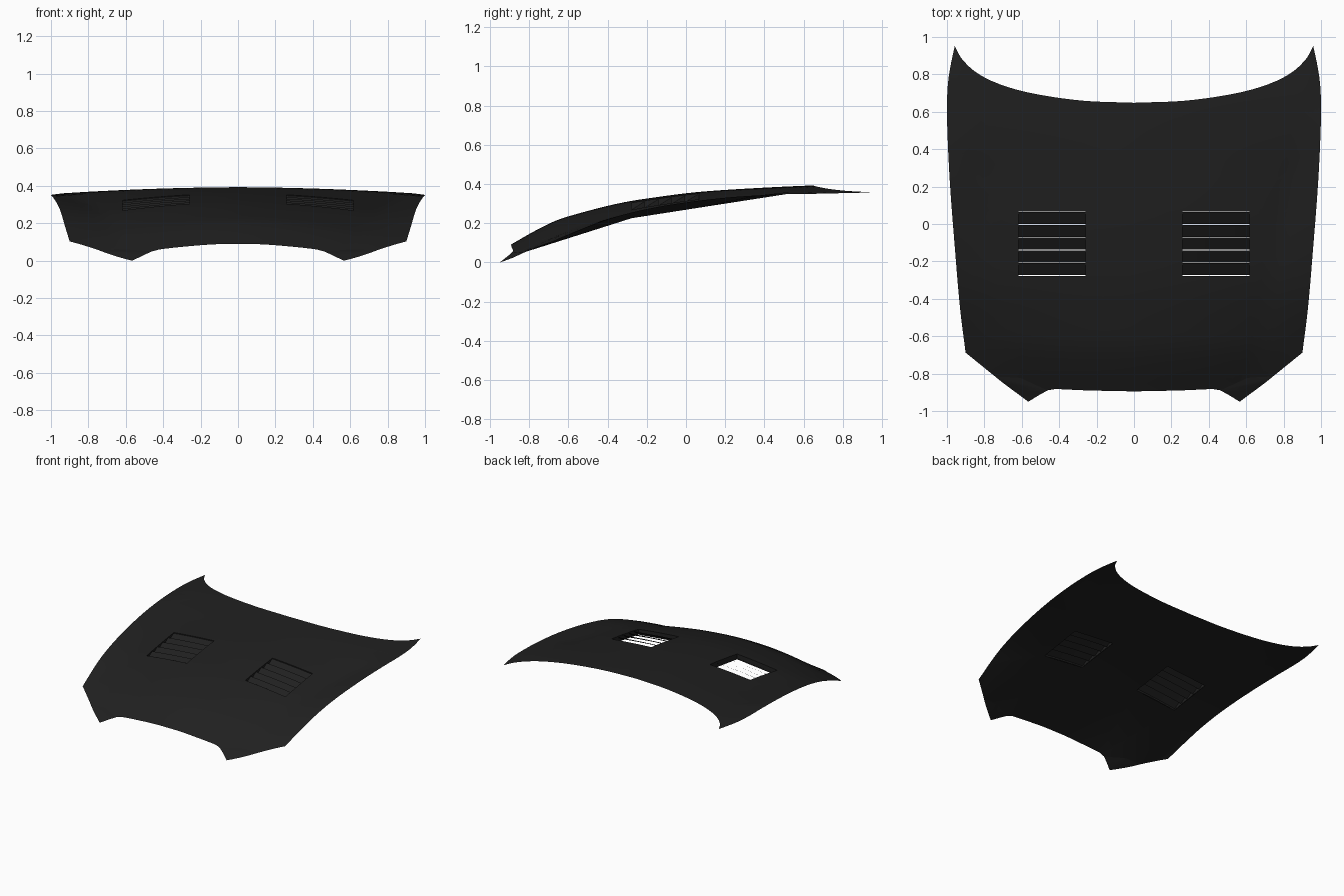
import bpy, bmesh, math
from mathutils import Vector
from mathutils.geometry import delaunay_2d_cdt

if "Cube" in bpy.data.objects:
    bpy.data.objects.remove(bpy.data.objects["Cube"])

paint = bpy.data.materials.new("black_paint")
paint.diffuse_color = (0.0145, 0.0145, 0.0145, 1)
paint.use_nodes = True
paint.node_tree.nodes["Principled BSDF"].inputs["Base Color"].default_value = paint.diffuse_color


def curve(pts, smooth=True):
    """Return a function interpolating (x, y) points, smooth or straight."""
    n = len(pts)
    slopes = []
    for i in range(n):
        a, b = pts[max(i - 1, 0)], pts[min(i + 1, n - 1)]
        slopes.append((b[1] - a[1]) / (b[0] - a[0]))

    def f(x):
        x = min(max(x, pts[0][0]), pts[-1][0])
        i = 0
        while i < n - 2 and x > pts[i + 1][0]:
            i += 1
        (x0, y0), (x1, y1) = pts[i], pts[i + 1]
        h = x1 - x0
        t = (x - x0) / h
        if not smooth:
            return y0 + (y1 - y0) * t
        return ((2*t**3 - 3*t**2 + 1) * y0 + (t**3 - 2*t**2 + t) * h * slopes[i]
                + (3*t**2 - 2*t**3) * y1 + (t**3 - t**2) * h * slopes[i + 1])
    return f


# Outline
front_edge = curve([(0, -.895), (.25, -.89), (.42, -.882), (.46, -.889),
                    (.50, -.91), (.565, -.95), (.70, -.85), (.9, -.688)], False)
back_edge = curve([(0, .648), (.27, .66), (.53, .70), (.70, .75), (.82, .81),
                   (.91, .885), (.96, .952)])
half_width = curve([(-.69, .90), (-.45, .93), (-.1, .96), (.2, .983), (.45, .996),
                    (.62, 1.0), (.75, .995), (.85, .98), (.952, .958)])
# Heights along the centre, the body line and the side edge
centre_z = curve([(-.95, .062), (-.89, .091), (-.8, .143), (-.69, .20), (-.6, .233),
                  (-.34, .30), (-.1, .338), (.07, .358), (.3, .374), (.63, .39),
                  (.95, .397)])
line_x = curve([(-.95, .565), (-.69, .65), (-.25, .74), (.05, .80), (.45, .89),
                (.65, .92), (.95, .93)])
line_drop = curve([(-.95, .064), (-.82, .072), (-.69, .076), (-.28, .062), (.07, .06),
                   (.25, .052), (.45, .038), (.65, .035), (.95, .038)])
edge_z = curve([(-.95, -.03), (-.82, .04), (-.69, .10), (-.45, .20), (-.28, .252),
                (-.07, .294), (.2, .328), (.45, .344), (.65, .348), (.95, .355)])


def surface(x, y):
    x, xl = abs(x), line_x(y)
    if x <= xl:
        return centre_z(y) - line_drop(y) * (x / xl) ** 1.8
    zl = centre_z(y) - line_drop(y)
    return zl + (edge_z(y) - zl) * (x - xl) / (half_width(y) - xl)


def finish(bm, name):
    me = bpy.data.meshes.new(name)
    bm.to_mesh(me)
    bm.free()
    me.materials.append(paint)
    ob = bpy.data.objects.new(name, me)
    bpy.context.collection.objects.link(ob)
    bpy.context.view_layer.objects.active = ob
    ob.select_set(True)
    bpy.ops.object.shade_smooth_by_angle(angle=math.radians(35))
    ob.select_set(False)
    return ob


def grid(bm, rows):
    vs = [[bm.verts.new(p) for p in r] for r in rows]
    for a, b in zip(vs, vs[1:]):
        for i in range(len(a) - 1):
            bm.faces.new((a[i], a[i + 1], b[i + 1], b[i]))


X0, X1, Y0, Y1 = .26, .617, -.278, .068     # vent opening
DEPTH = .043


def in_vent(x, y):
    return X0 < abs(x) < X1 and Y0 < y < Y1


# Hood skin: grid between the front and back edges
half = [.04 * i / .9 for i in range(1, 10)] + [v / .9 for v in
        (.39, .42, .44, .46, .48, .50, .53, .565, .60, .65, .70, .74, .78, .81, .84, .86, .88, .9)]
cols = [-s for s in reversed(half)] + [0] + half
rows = []
for j in range(41):
    t = j / 40
    row = []
    for s in cols:
        yf, yb = front_edge(abs(s) * .9), back_edge(abs(s) * .96)
        y = yf + (yb - yf) * t
        x = s * half_width(y)
        row.append((x, y, surface(x, y)))
    rows.append(row)
bm = bmesh.new()
grid(bm, rows)

# Cut the two vent openings
for co, no in [((x, 0, 0), (1, 0, 0)) for x in (-X1, -X0, X0, X1)] + \
              [((0, y, 0), (0, 1, 0)) for y in (Y0, Y1)]:
    bmesh.ops.bisect_plane(bm, geom=bm.verts[:] + bm.edges[:] + bm.faces[:],
                           plane_co=co, plane_no=no, dist=1e-5)
holes = [f for f in bm.faces if in_vent(*f.calc_center_median().xy)]
bmesh.ops.delete(bm, geom=holes, context='FACES')
finish(bm, "hood_skin")

# Underside: flat panels from the outline to the bottoms of the vents
pts = (rows[0] + [r[-1] for r in rows[1:-1]] + rows[-1][::-1]
       + [r[0] for r in rows[-2:0:-1]])
outline = list(range(len(pts)))
edges = []
for side in (-1, 1):
    n = len(pts)
    pts += [(side * x, y, surface(x, y) - DEPTH)
            for x, y in ((X0, Y0), (X1, Y0), (X1, Y1), (X0, Y1))]
    edges += [(n + i, n + (i + 1) % 4) for i in range(4)]
flat, _, tris, origin, _, _ = delaunay_2d_cdt(
    [Vector(p[:2]) for p in pts], edges, [outline], 1, 1e-6)
bm = bmesh.new()
vs = [bm.verts.new((p.x, p.y, pts[o[0]][2] if o else surface(p.x, p.y)))
      for p, o in zip(flat, origin)]
for t in tris:
    c = sum((flat[i] for i in t), Vector((0, 0))) / len(t)
    if not in_vent(c.x, c.y):
        bm.faces.new([vs[i] for i in reversed(t)])
finish(bm, "hood_underside")

# Vent frames and slats
for side, label in ((-1, "left"), (1, "right")):
    N = 8
    xs = [X0 + (X1 - X0) * i / N for i in range(N + 1)]
    ys = [Y0 + (Y1 - Y0) * i / N for i in range(N + 1)]
    loop = ([(x, Y0) for x in xs] + [(X1, y) for y in ys[1:]]
            + [(x, Y1) for x in xs[-2::-1]] + [(X0, y) for y in ys[-2::-1]])
    bm = bmesh.new()
    grid(bm, [[(side * x, y, surface(x, y) - d) for x, y in loop] for d in (0, DEPTH)])
    finish(bm, label + "_vent_frame")

    bm = bmesh.new()
    pitch = (Y1 - Y0 - .005) / 5
    order = xs if side > 0 else xs[::-1]
    for k in range(5):
        a = Y0 + .005 + pitch * k
        b = a + pitch - .005
        grid(bm, [[(side * x, y, surface(x, y) - d) for x in order]
                  for y, d in ((a, .034), (b, .004))])
    finish(bm, label + "_vent_slats")

# Rest the lowest point on the ground
parts = list(bpy.context.collection.objects)
low = min(v.co.z for o in parts for v in o.data.vertices)
for o in parts:
    for v in o.data.vertices:
        v.co.z -= low
